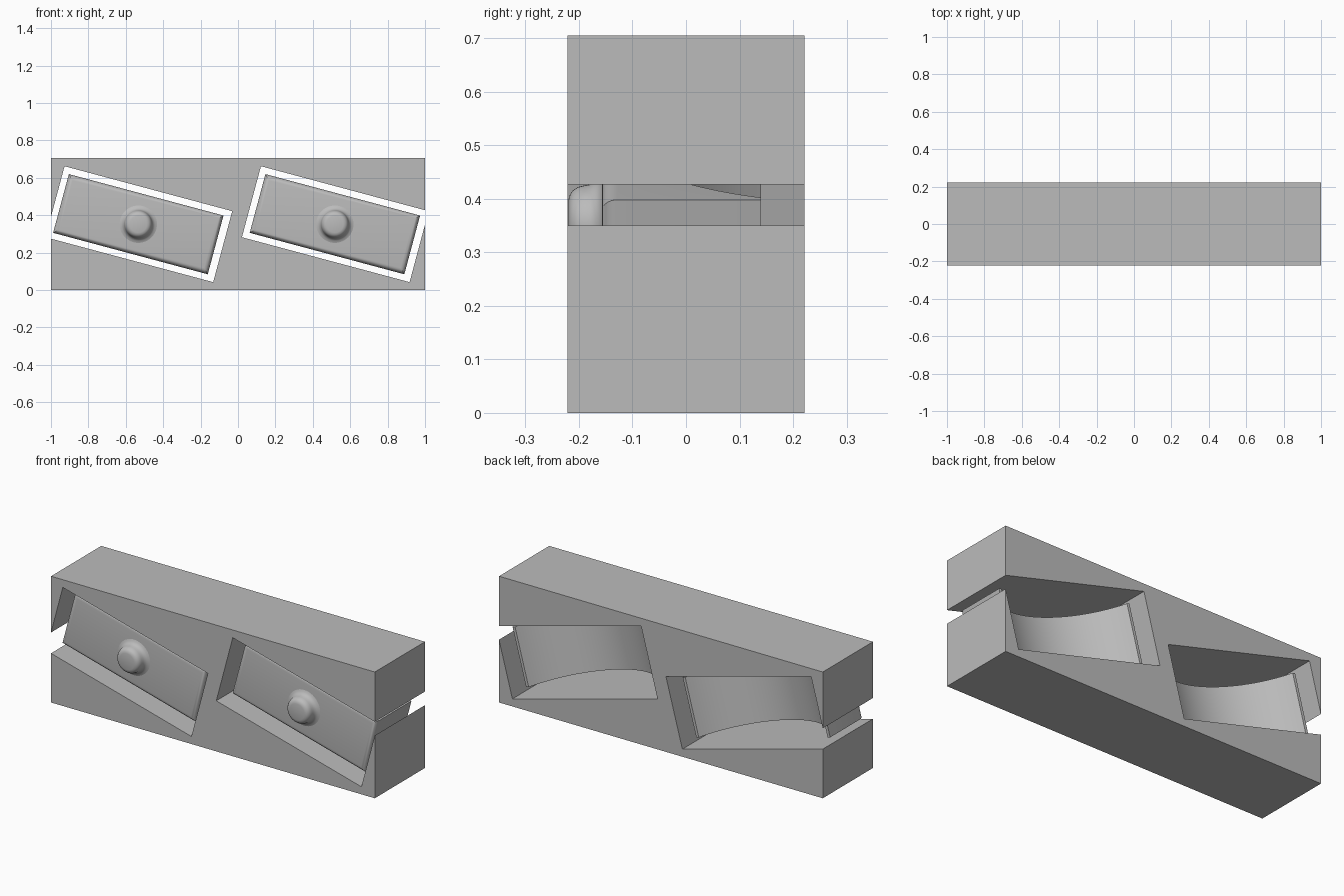
import bpy, bmesh
from math import asin, cos, sin, pi, radians
from mathutils import Matrix, Vector

cube = bpy.data.objects.get("Cube")
if cube:
    bpy.data.objects.remove(cube, do_unlink=True)

TILT = radians(15)
MID_Z = 0.352
FRONT, BACK = -0.157, 0.14      # depth range of the inserts

grey = bpy.data.materials.new("plain grey")
grey.use_nodes = True
grey.diffuse_color = (0.5, 0.5, 0.5, 1)
grey.node_tree.nodes["Principled BSDF"].inputs["Base Color"].default_value = (0.5, 0.5, 0.5, 1)


def make_object(name, bm, location, tilt=0.0):
    bmesh.ops.recalc_face_normals(bm, faces=bm.faces)
    mesh = bpy.data.meshes.new(name)
    bm.to_mesh(mesh)
    bm.free()
    mesh.materials.append(grey)
    obj = bpy.data.objects.new(name, mesh)
    obj.location = location
    obj.rotation_euler = (0, tilt, 0)
    bpy.context.collection.objects.link(obj)
    return obj


def activate(obj):
    bpy.ops.object.select_all(action="DESELECT")
    obj.select_set(True)
    bpy.context.view_layer.objects.active = obj


def smooth(obj):
    activate(obj)
    bpy.ops.object.shade_smooth_by_angle(angle=radians(35))


def box(name, size, location, tilt=0.0):
    bm = bmesh.new()
    bmesh.ops.create_cube(bm, size=1, matrix=Matrix.Diagonal((*size, 1)))
    return make_object(name, bm, location, tilt)


def insert(name, x):
    """Slab with rounded front rim and a hollow cylindrical back."""
    half_len, height, half_arc, sag, steps = 0.428, 0.325, 0.412, 0.258, 32
    radius = (half_arc ** 2 + sag ** 2) / (2 * sag)
    centre_y = BACK - sag + radius
    limit = asin(half_arc / radius)
    outline = [(-half_len, BACK), (-half_len, FRONT), (half_len, FRONT), (half_len, BACK)]
    for i in range(steps + 1):
        a = limit * (1 - 2 * i / steps)
        outline.append((radius * sin(a), centre_y - radius * cos(a)))
    bm = bmesh.new()
    face = bm.faces.new([bm.verts.new((u, v, -height / 2)) for u, v in outline])
    ext = bmesh.ops.extrude_face_region(bm, geom=[face])
    top = [g for g in ext["geom"] if isinstance(g, bmesh.types.BMVert)]
    bmesh.ops.translate(bm, verts=top, vec=(0, 0, height))
    bmesh.ops.recalc_face_normals(bm, faces=bm.faces)
    rim = [e for e in bm.edges if all(abs(v.co.y - FRONT) < 1e-4 for v in e.verts)]
    bmesh.ops.bevel(bm, geom=rim, offset=0.028, segments=5, profile=0.5, affect="EDGES")
    smooth(make_object(name, bm, (x, 0, MID_Z), TILT))


def knob(name, x):
    """Round button with a soft top edge and a flared foot."""
    profile = [(0, -0.22), (0.045, -0.22), (0.056, -0.217), (0.064, -0.211),
               (0.07, -0.202), (0.073, -0.19), (0.075, -0.179), (0.08, -0.169),
               (0.089, -0.161), (0.1, FRONT), (0.1, FRONT + 0.005)]
    bm = bmesh.new()
    verts = [bm.verts.new((r, y, 0)) for r, y in profile]
    edges = [bm.edges.new(pair) for pair in zip(verts, verts[1:])]
    bmesh.ops.spin(bm, geom=verts + edges, cent=(0, 0, 0), axis=(0, 1, 0),
                   angle=2 * pi, steps=48)
    bmesh.ops.remove_doubles(bm, verts=bm.verts, dist=1e-4)
    bmesh.ops.holes_fill(bm, edges=[e for e in bm.edges if e.is_boundary])
    smooth(make_object(name, bm, (x, 0, MID_Z)))


# Block with two tilted slots cut right through it
block = box("block", (2, 0.443, 0.705), (0, 0, 0.3525))
for side, x in (("right", -0.53), ("left", 0.52)):
    cutter = box(side + "_slot_cutter", (0.928, 1, 0.393), (x, 0, MID_Z), TILT)
    cutter.hide_render = True
    mod = block.modifiers.new("slot", "BOOLEAN")
    mod.operation, mod.solver, mod.object = "DIFFERENCE", "EXACT", cutter
    activate(block)
    bpy.ops.object.modifier_apply(modifier=mod.name)
    bpy.data.objects.remove(cutter, do_unlink=True)

# A hollow-backed insert and its knob in each slot
for side, x in (("right", -0.533), ("left", 0.518)):
    insert(side + "_insert", x)
    knob(side + "_knob", x)
